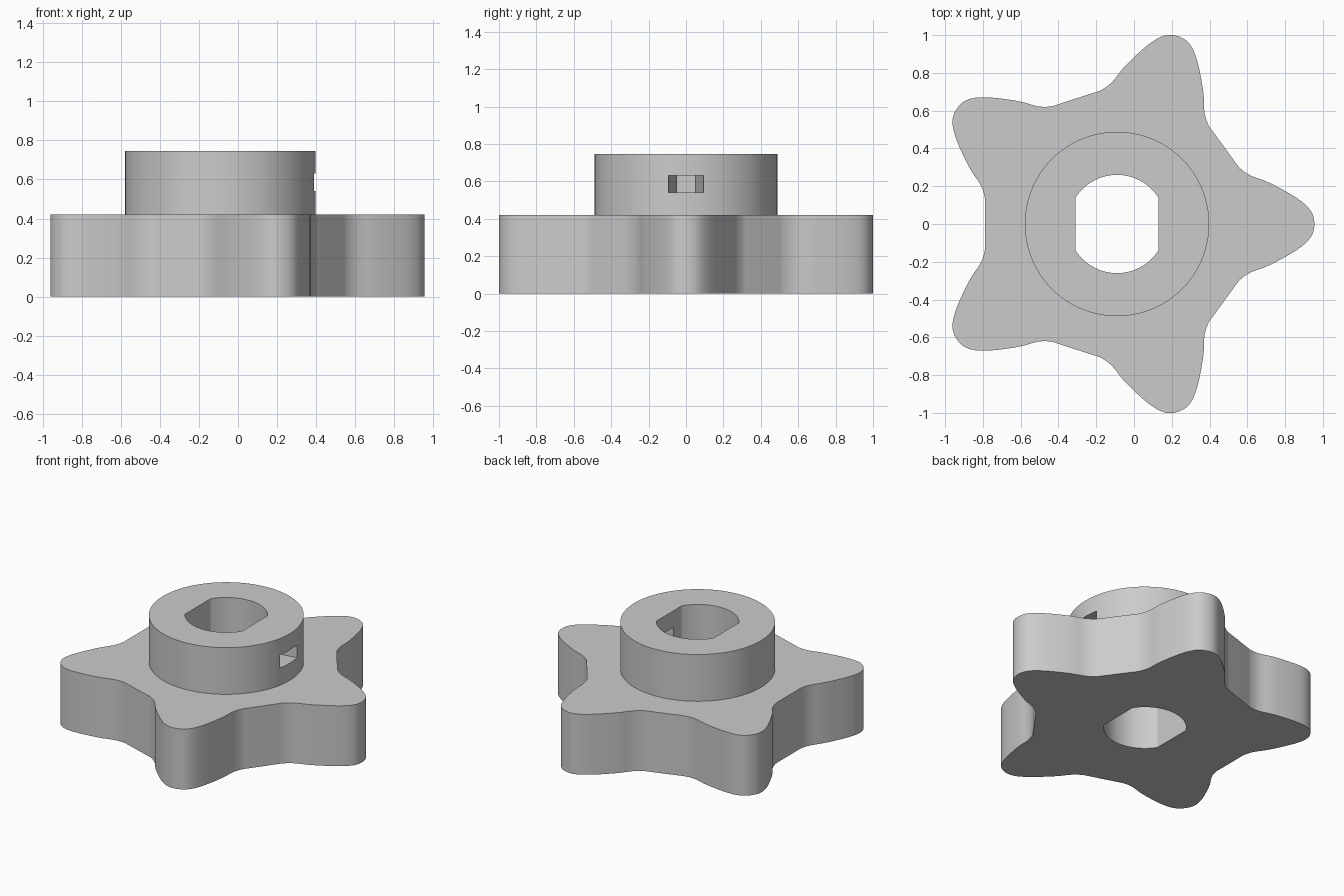
import bpy, bmesh
from math import sin, cos, acos, pi, radians
from mathutils import Vector

if "Cube" in bpy.data.objects:
    bpy.data.objects.remove(bpy.data.objects["Cube"], do_unlink=True)

AXIS_X = -0.09          # bore axis sits off the bounding-box centre
BASE_TOP, TOP = 0.42, 0.745

grey = bpy.data.materials.new("plain grey")
grey.use_nodes = True
grey.diffuse_color = (0.6, 0.6, 0.6, 1)
grey.node_tree.nodes["Principled BSDF"].inputs["Base Color"].default_value = (0.6, 0.6, 0.6, 1)


def prism(name, outline, z0, z1):
    """Extrude a flat outline, given about the bore axis, from z0 to z1."""
    bm = bmesh.new()
    face = bm.faces.new([bm.verts.new((x + AXIS_X, y, z0)) for x, y in outline])
    up = bmesh.ops.extrude_face_region(bm, geom=[face])
    bmesh.ops.translate(bm, vec=(0, 0, z1 - z0),
                        verts=[v for v in up["geom"] if isinstance(v, bmesh.types.BMVert)])
    bmesh.ops.recalc_face_normals(bm, faces=bm.faces)
    mesh = bpy.data.meshes.new(name)
    bm.to_mesh(mesh)
    bm.free()
    obj = bpy.data.objects.new(name, mesh)
    bpy.context.collection.objects.link(obj)
    mesh.materials.append(grey)
    return obj


def combine(target, other, operation):
    mod = target.modifiers.new(operation.lower(), 'BOOLEAN')
    mod.operation, mod.solver, mod.object = operation, 'EXACT', other
    bpy.context.view_layer.objects.active = target
    bpy.ops.object.modifier_apply(modifier=mod.name)
    bpy.data.objects.remove(other, do_unlink=True)


def arc(radius, start, end, steps):
    return [(radius * cos(start + (end - start) * i / steps),
             radius * sin(start + (end - start) * i / steps)) for i in range(steps + 1)]


# Half an arm as (degrees from arm axis, radius), mirrored and repeated five times
half = [(0, 1.045), (4, 1.027), (8.3, 0.96), (15, 0.838), (20, 0.752), (24.5, 0.715), (29, 0.704)]
arm = half + [(36, 0.699)] + [(72 - a, r) for a, r in half[:0:-1]]
knots = [Vector(((r * cos(radians(a + 72 * k))), r * sin(radians(a + 72 * k))))
         for k in range(5) for a, r in arm]
star = []
STEPS = 6
for i in range(len(knots)):
    p0, p1, p2, p3 = (knots[(i + j) % len(knots)] for j in (-1, 0, 1, 2))
    for s in range(STEPS):
        t = s / STEPS
        star.append(0.5 * (2 * p1 + (p2 - p0) * t + (2 * p0 - 5 * p1 + 4 * p2 - p3) * t**2
                           + (3 * p1 - p0 - 3 * p2 + p3) * t**3))

# Five-armed grip with raised hub
knob = prism("star_knob", star, 0, BASE_TOP)
hub = prism("hub", arc(0.488, 0, 2 * pi, 128)[:-1], BASE_TOP - 0.1, TOP)
combine(knob, hub, 'UNION')

# Through bore with two flats
edge = acos(0.22 / 0.26)
bore = arc(0.26, edge, pi - edge, 40) + arc(0.26, pi + edge, 2 * pi - edge, 40)
combine(knob, prism("bore_cutter", bore, -0.2, TOP + 0.2), 'DIFFERENCE')

# Slot through the hub wall, narrowing towards the bore
slot = [(0.15, -0.035), (0.5, -0.098), (0.5, 0.098), (0.15, 0.035)]
combine(knob, prism("slot_cutter", slot, 0.54, 0.63), 'DIFFERENCE')

bpy.ops.object.select_all(action='DESELECT')
knob.select_set(True)
bpy.context.view_layer.objects.active = knob
bpy.ops.object.shade_smooth_by_angle(angle=radians(25))
